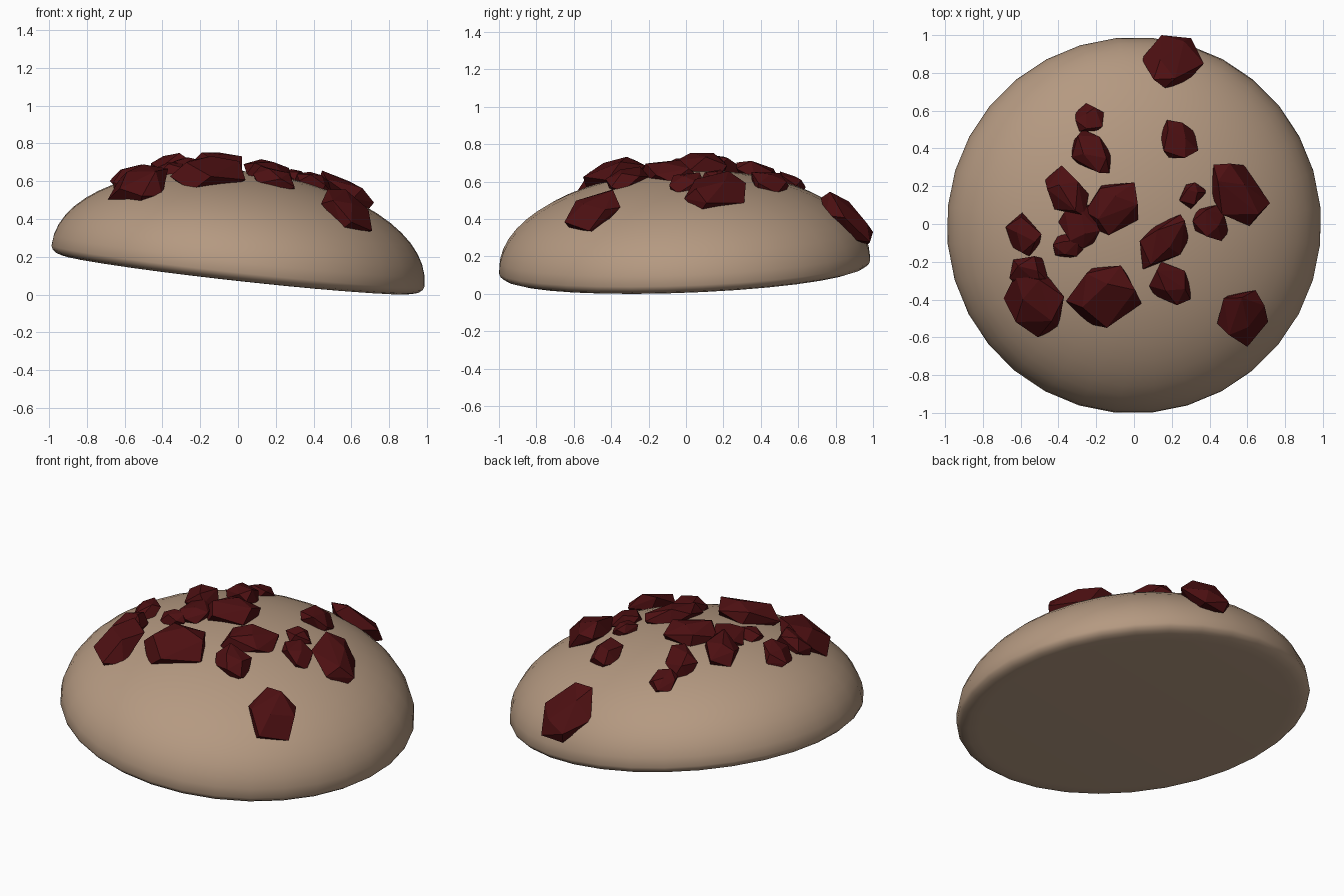
import bpy, bmesh, math, random
from mathutils import Matrix, Vector

if "Cube" in bpy.data.objects:
    bpy.data.objects.remove(bpy.data.objects["Cube"])

TILT_X, TILT_Y = 0.037, 0.11      # lean of the whole biscuit
DOME_H, RIM_R, CY = 0.50, 0.997, -0.007


def material(name, rgb):
    m = bpy.data.materials.new(name)
    m.diffuse_color = (*rgb, 1)
    m.use_nodes = True
    m.node_tree.nodes["Principled BSDF"].inputs["Base Color"].default_value = m.diffuse_color
    return m


def add_object(name, bm, mat, smooth):
    me = bpy.data.meshes.new(name)
    bmesh.ops.recalc_face_normals(bm, faces=bm.faces)
    for f in bm.faces:
        f.smooth = smooth
    bm.to_mesh(me)
    bm.free()
    me.materials.append(mat)
    ob = bpy.data.objects.new(name, me)
    bpy.context.collection.objects.link(ob)
    return ob


dough = material("baked dough tan", (0.46, 0.32, 0.22))
berry = material("dark red chip", (0.075, 0.005, 0.006))

# Domed biscuit body: half ellipse above the rim, small rounded flat base
profile = [(RIM_R * math.cos(a), DOME_H * math.sin(a))
           for a in (i * math.pi / 28 for i in range(14, -1, -1))]
profile += [(0.990, -0.018), (0.970, -0.035), (0.935, -0.045), (0.88, -0.048), (0, -0.048)]
SEG = 32
bm = bmesh.new()
rings = []
for r, z in profile:
    if r < 1e-6:
        rings.append([bm.verts.new((0, 0, z))] * SEG)
    else:
        rings.append([bm.verts.new((r * math.cos(a), r * math.sin(a), z))
                      for a in ((i + 0.5) * math.tau / SEG for i in range(SEG))])
for a, b in zip(rings, rings[1:]):
    for i in range(SEG):
        j = (i + 1) % SEG
        corners = list(dict.fromkeys((a[i], b[i], b[j], a[j])))
        bm.faces.new(corners)
tilt = Matrix.Rotation(TILT_Y, 4, 'Y') @ Matrix.Rotation(TILT_X, 4, 'X')
bmesh.ops.transform(bm, matrix=tilt, verts=bm.verts)
CZ = -min(v.co.z for v in bm.verts)
bmesh.ops.translate(bm, vec=(0, CY, CZ), verts=bm.verts)
add_object("biscuit_body", bm, dough, True)


def surface(x, y):
    """Approximate height of the tilted dome."""
    lx, ly = x - TILT_Y * 0.4, y - CY + TILT_X * 0.4
    rr = min((lx * lx + ly * ly) / RIM_R ** 2, 0.95)
    return CZ - TILT_Y * x + TILT_X * y + DOME_H * math.sqrt(1 - rr)


def chip(name, x0, x1, y0, y1, half, skew, seed):
    """Faceted chunk filling a plan rectangle and lying along the dome."""
    rng = random.Random(seed)
    n, pts = 13, []
    turn = rng.uniform(0, 6)
    for i in range(n):
        w = 1 - 2 * (i + 0.5) / n
        a = turn + i * 2.39996 + rng.uniform(-0.35, 0.35)
        r = math.sqrt(1 - w * w)
        u, v = r * math.cos(a), r * math.sin(a)
        pts.append(Vector((u + skew * v, v + skew * u, max(-0.8, min(0.8, w)) / 0.8)))
    lo = [min(p[k] for p in pts) for k in range(2)]
    hi = [max(p[k] for p in pts) for k in range(2)]
    cx, cy, e = (x0 + x1) / 2, (y0 + y1) / 2, 0.02
    gx = (surface(cx + e, cy) - surface(cx - e, cy)) / (2 * e)
    gy = (surface(cx, cy + e) - surface(cx, cy - e)) / (2 * e)
    steep = math.hypot(gx, gy)
    if steep > 0.75:
        gx, gy = gx * 0.75 / steep, gy * 0.75 / steep
    b = bmesh.new()
    for p in pts:
        x = x0 + (x1 - x0) * (p.x - lo[0]) / (hi[0] - lo[0])
        y = y0 + (y1 - y0) * (p.y - lo[1]) / (hi[1] - lo[1])
        z = surface(cx, cy) + gx * (x - cx) + gy * (y - cy) + half * (p.z + 0.25)
        b.verts.new((x, y, z))
    res = bmesh.ops.convex_hull(b, input=b.verts)
    loose = [v for v in b.verts if not v.link_faces]
    bmesh.ops.delete(b, geom=loose, context='VERTS')
    bmesh.ops.dissolve_limit(b, angle_limit=math.radians(9), verts=b.verts, edges=b.edges)
    add_object(name, b, berry, False)


# Red chips: plan bounds (x0, x1, y0, y1), half thickness, diagonal skew
CHIPS = [
    (0.04, 0.37, 0.72, 1.00, 0.085, 0.0),
    (-0.31, -0.16, 0.49, 0.64, 0.045, 0.0),
    (-0.33, -0.12, 0.27, 0.50, 0.060, -0.2),
    (0.14, 0.34, 0.35, 0.55, 0.060, -0.1),
    (-0.47, -0.24, 0.04, 0.31, 0.075, -0.2),
    (-0.26, 0.02, -0.06, 0.22, 0.075, 0.1),
    (-0.40, -0.18, -0.13, 0.10, 0.055, 0.0),
    (-0.43, -0.27, -0.18, -0.05, 0.045, 0.0),
    (-0.68, -0.49, -0.17, 0.06, 0.055, -0.1),
    (-0.66, -0.45, -0.36, -0.17, 0.070, 0.0),
    (-0.69, -0.37, -0.60, -0.27, 0.085, -0.1),
    (-0.36, 0.04, -0.55, -0.22, 0.085, 0.05),
    (0.03, 0.29, -0.24, 0.05, 0.065, 0.25),
    (0.08, 0.30, -0.43, -0.20, 0.060, -0.1),
    (0.44, 0.71, -0.65, -0.35, 0.075, 0.0),
    (0.41, 0.72, -0.01, 0.32, 0.080, -0.15),
    (0.31, 0.50, -0.09, 0.10, 0.055, -0.1),
    (0.24, 0.38, 0.08, 0.22, 0.050, 0.15),
]
for i, c in enumerate(CHIPS):
    chip(f"red_chip_{i + 1:02d}", *c, seed=40 + i)
